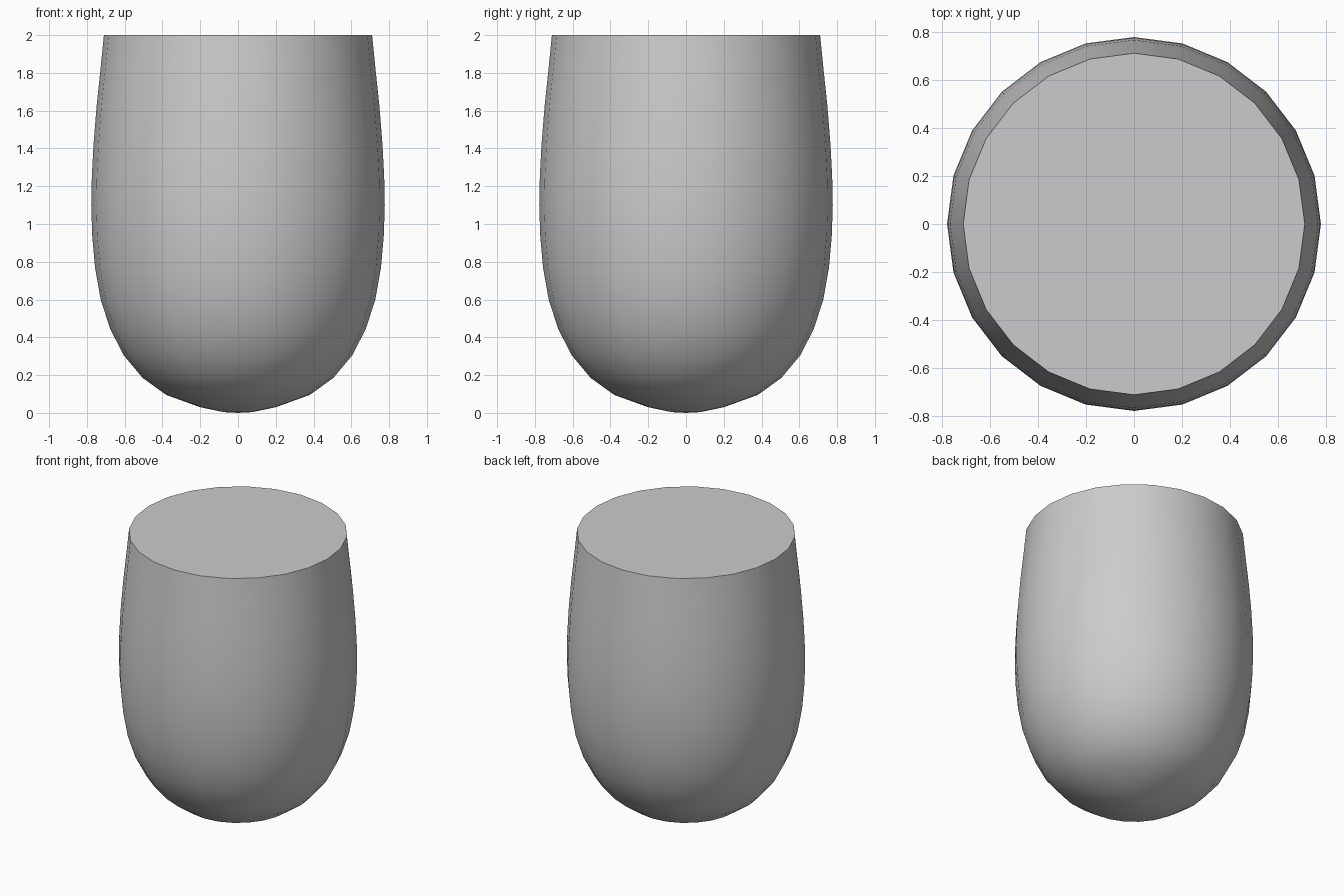
import bpy, bmesh, math

if "Cube" in bpy.data.objects:
    bpy.data.objects.remove(bpy.data.objects["Cube"])

SIDES = 24
# Cup profile as (radius, height), bottom to top
PROFILE = [(0.075, 0.004), (0.20, 0.03), (0.38, 0.095), (0.505, 0.185), (0.605, 0.305),
           (0.677, 0.445), (0.727, 0.60), (0.757, 0.77), (0.772, 0.94), (0.777, 1.10),
           (0.774, 1.25), (0.765, 1.42), (0.749, 1.62), (0.729, 1.81), (0.71, 2.0)]

bm = bmesh.new()
# Rounded body: rings of the profile joined by quads
rings = [[bm.verts.new((r * math.cos(2 * math.pi * i / SIDES),
                        r * math.sin(2 * math.pi * i / SIDES), z))
          for i in range(SIDES)] for r, z in PROFILE]
for low, high in zip(rings, rings[1:]):
    for i in range(SIDES):
        j = (i + 1) % SIDES
        bm.faces.new((low[i], low[j], high[j], high[i]))
# Bottom point and flat top
pole = bm.verts.new((0, 0, 0))
for i in range(SIDES):
    bm.faces.new((pole, rings[0][(i + 1) % SIDES], rings[0][i]))
bm.faces.new(rings[-1])
bmesh.ops.recalc_face_normals(bm, faces=bm.faces)

mesh = bpy.data.meshes.new("rounded_cup_body")
bm.to_mesh(mesh)
bm.free()
body = bpy.data.objects.new("rounded_cup_body", mesh)
bpy.context.collection.objects.link(body)
bpy.context.view_layer.objects.active = body
body.select_set(True)
bpy.ops.object.shade_smooth_by_angle(angle=math.radians(40))
